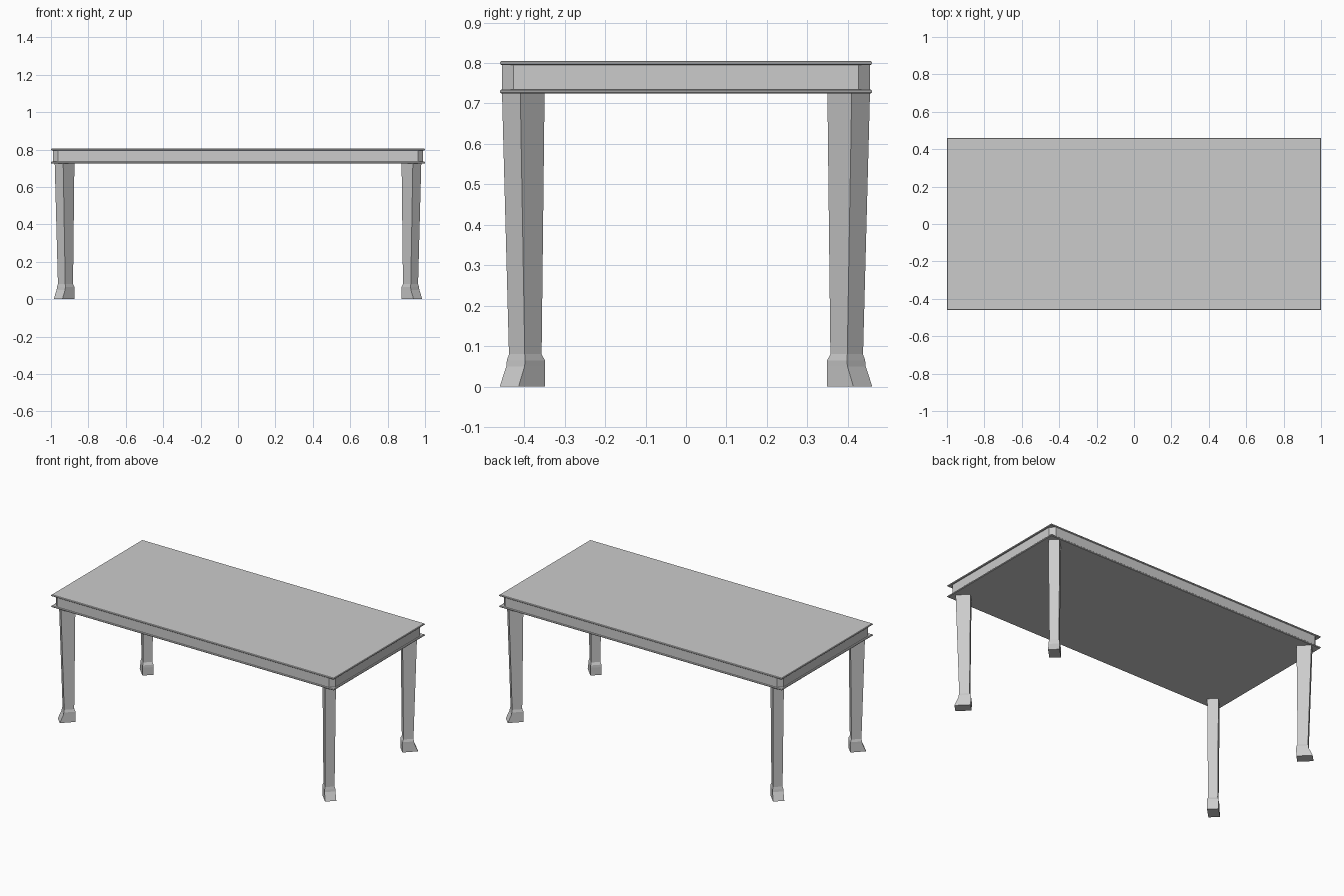
import bpy, bmesh
from mathutils import Vector

if "Cube" in bpy.data.objects:
    bpy.data.objects.remove(bpy.data.objects["Cube"])


def loft(name, rings):
    """Skin equal-length rings of points, bottom to top, with capped ends."""
    bm = bmesh.new()
    loops = [[bm.verts.new(p) for p in ring] for ring in rings]
    n = len(loops[0])
    for low, high in zip(loops, loops[1:]):
        for i in range(n):
            j = (i + 1) % n
            bm.faces.new((low[i], low[j], high[j], high[i]))
    bm.faces.new(loops[0])
    bm.faces.new(loops[-1])
    bmesh.ops.recalc_face_normals(bm, faces=bm.faces)
    mesh = bpy.data.meshes.new(name)
    bm.to_mesh(mesh)
    bm.free()
    obj = bpy.data.objects.new(name, mesh)
    bpy.context.collection.objects.link(obj)
    return obj


def rect(x, y, z):
    return [(-x, -y, z), (x, -y, z), (x, y, z), (-x, y, z)]


def clipped_rect(x, y, c, z):
    return [(-x + c, -y, z), (x - c, -y, z), (x, -y + c, z), (x, y - c, z),
            (x - c, y, z), (-x + c, y, z), (-x, y - c, z), (-x, -y + c, z)]


def slab(name, z0, z1):
    """Thin board with a small chamfer on both edges."""
    b = 0.003
    return loft(name, [rect(1 - b, 0.46 - b, z0), rect(1, 0.46, z0 + b),
                       rect(1, 0.46, z1 - b), rect(1 - b, 0.46 - b, z1)])


# Tabletop: two thin boards with a corner-clipped apron between
slab("top_board", 0.795, 0.805)
slab("lower_board", 0.725, 0.735)
loft("apron", [clipped_rect(0.99, 0.455, 0.028, z) for z in (0.734, 0.796)])

# Legs: tapered, turned 45 degrees, foot flaring towards the table corner
# (height, reach outward, reach inward, half width)
SECTIONS = [(0.0, 0.050, 0.043, 0.033),
            (0.05, 0.028, 0.044, 0.032),
            (0.065, 0.026, 0.043, 0.032),
            (0.08, 0.023, 0.036, 0.0276),
            (0.728, 0.043, 0.042, 0.032)]


def leg(name, sx, sy):
    centre = Vector((0.927 * sx, 0.402 * sy, 0))
    out = Vector((sx, sy, 0)).normalized()
    side = Vector((-sy, sx, 0)).normalized()
    rings = []
    for z, o, i, w in SECTIONS:
        base = centre + Vector((0, 0, z))
        rings.append([base + out * o + side * w, base - out * i + side * w,
                      base - out * i - side * w, base + out * o - side * w])
    loft(name, rings)


for sy, depth in ((-1, "front"), (1, "back")):
    for sx, hand in ((-1, "left"), (1, "right")):
        leg(f"{depth}_{hand}_leg", sx, sy)
